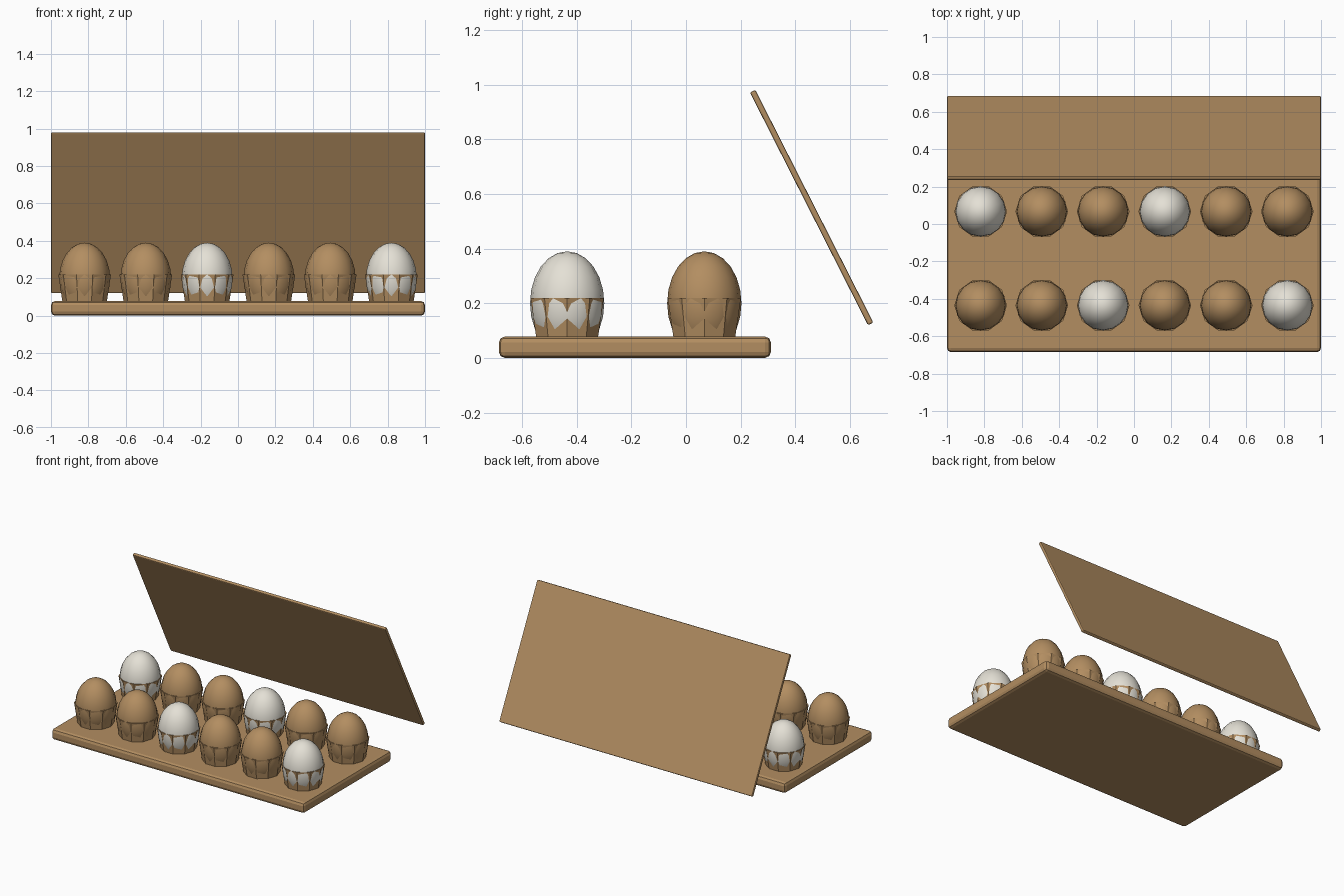
import bpy, bmesh, math
from mathutils import Matrix

if "Cube" in bpy.data.objects:
    bpy.data.objects.remove(bpy.data.objects["Cube"])


def material(name, rgb):
    m = bpy.data.materials.new(name)
    m.diffuse_color = (*rgb, 1)
    m.use_nodes = True
    m.node_tree.nodes["Principled BSDF"].inputs["Base Color"].default_value = m.diffuse_color
    return m


BROWN = material("carton_brown", (0.45, 0.27, 0.12))
WHITE = material("egg_white", (0.78, 0.75, 0.67))


def finish(bm, name, mat, smooth=None):
    mesh = bpy.data.meshes.new(name)
    bm.to_mesh(mesh)
    bm.free()
    mesh.materials.append(mat)
    ob = bpy.data.objects.new(name, mesh)
    bpy.context.collection.objects.link(ob)
    if smooth:
        bpy.ops.object.select_all(action='DESELECT')
        ob.select_set(True)
        bpy.context.view_layer.objects.active = ob
        bpy.ops.object.shade_smooth_by_angle(angle=math.radians(smooth))
    return ob


def slab(name, size, centre, tilt, bevel):
    """Board with softened edges, tilted about x."""
    bm = bmesh.new()
    bmesh.ops.create_cube(bm, size=1)
    bmesh.ops.scale(bm, vec=size, verts=bm.verts)
    bmesh.ops.bevel(bm, geom=bm.edges[:], offset=bevel, segments=2,
                    profile=0.5, affect='EDGES')
    bmesh.ops.rotate(bm, cent=(0, 0, 0), verts=bm.verts,
                     matrix=Matrix.Rotation(tilt, 3, 'X'))
    bmesh.ops.translate(bm, vec=centre, verts=bm.verts)
    return finish(bm, name, BROWN)


def cup(name, x, y):
    """Ten-sided tapered cup, corner pointing along +x."""
    bm = bmesh.new()
    bmesh.ops.create_cone(bm, segments=10, cap_ends=True, radius1=0.118,
                          radius2=0.141, depth=0.15)
    bmesh.ops.rotate(bm, cent=(0, 0, 0), verts=bm.verts,
                     matrix=Matrix.Rotation(math.pi / 2, 3, 'Z'))
    bmesh.ops.translate(bm, vec=(x, y, 0.145), verts=bm.verts)
    return finish(bm, name, BROWN)


def egg(name, x, y, mat):
    bm = bmesh.new()
    bmesh.ops.create_uvsphere(bm, u_segments=16, v_segments=12, radius=1)
    bmesh.ops.scale(bm, vec=(0.136, 0.136, 0.19), verts=bm.verts)
    bmesh.ops.translate(bm, vec=(x, y, 0.2), verts=bm.verts)
    return finish(bm, name, mat, 50)


# Tray base and open lid
slab("tray_base", (2.0, 0.996, 0.078), (0, -0.187, 0.039), 0, 0.022)
slab("lid", (2.0, 0.955, 0.022), (0, 0.46, 0.55), math.radians(-63.1), 0.006)

# Two rows of six eggs in cups
columns = (-0.82, -0.493, -0.165, 0.165, 0.493, 0.82)
rows = (("front", -0.435, (2, 5)), ("back", 0.067, (0, 3)))
for row, y, white in rows:
    for i, x in enumerate(columns):
        cup(f"cup_{row}_{i + 1}", x, y)
        egg(f"egg_{row}_{i + 1}", x, y, WHITE if i in white else BROWN)
